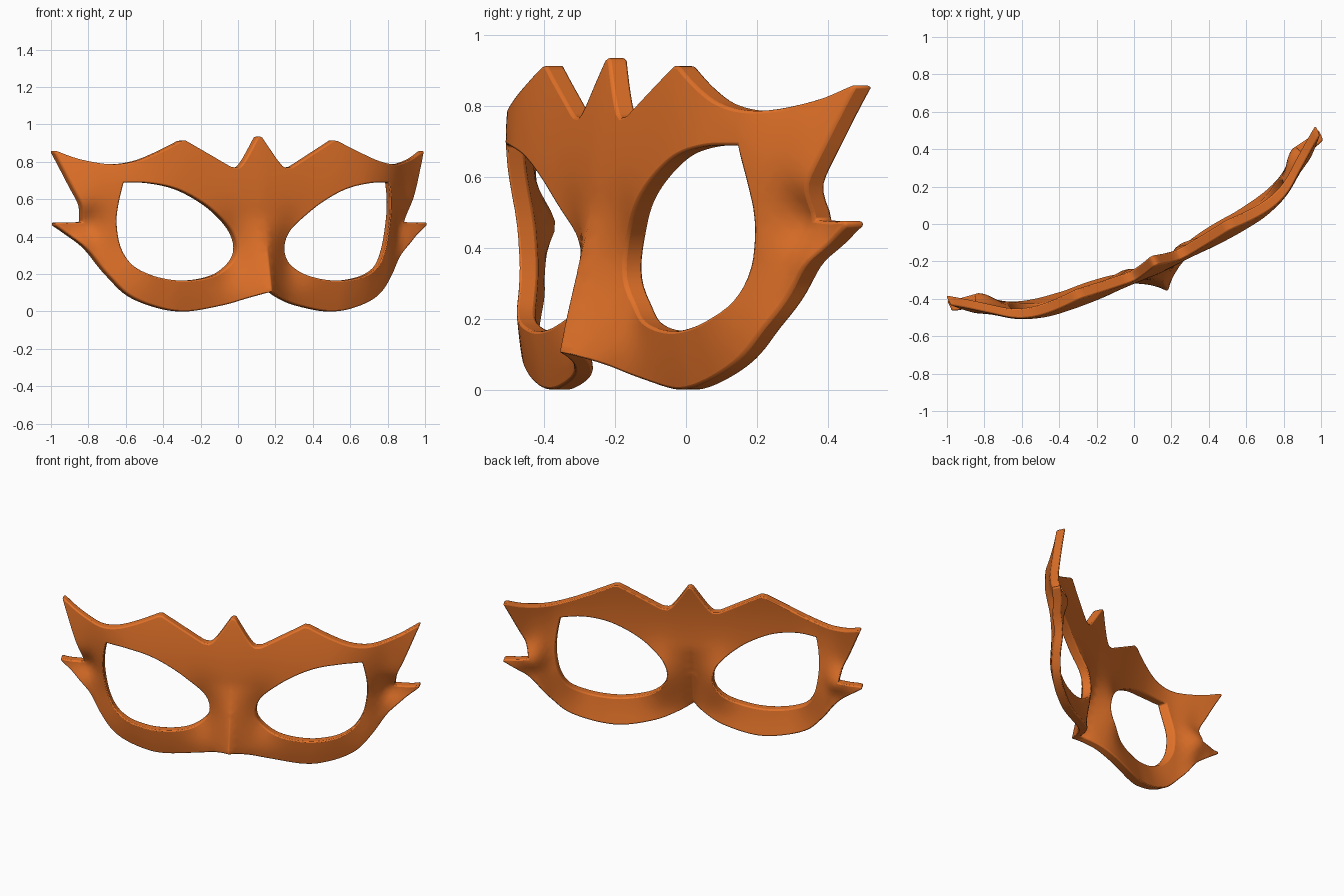
import bpy, math
from mathutils import Vector
from mathutils.geometry import delaunay_2d_cdt

old = bpy.data.objects.get("Cube")
if old:
    bpy.data.objects.remove(old, do_unlink=True)

orange = bpy.data.materials.new("orange")
orange.use_nodes = True
colour = (0.76, 0.168, 0.022, 1)
orange.diffuse_color = colour
shader = orange.node_tree.nodes["Principled BSDF"]
shader.inputs["Base Color"].default_value = colour
shader.inputs["Roughness"].default_value = 0.6

THICKNESS = 0.058


def spline(points, step=0.025):
    """Smooth curve through the points, without the last one."""
    p = [Vector(q) for q in points]
    p = [2 * p[0] - p[1]] + p + [2 * p[-1] - p[-2]]
    out = []
    for a, b, c, d in zip(p, p[1:], p[2:], p[3:]):
        n = max(1, round((c - b).length / step))
        for i in range(n):
            t = i / n
            out.append(0.5 * (2 * b + (c - a) * t + (2 * a - 5 * b + 4 * c - d) * t * t
                              + (3 * b - a - 3 * c + d) * t ** 3))
    return out


def loop(sections):
    return [p for s in sections for p in spline(s)]


def inside(p, poly):
    hit = False
    for a, b in zip(poly, poly[1:] + poly[:1]):
        if (a.y > p.y) != (b.y > p.y) and p.x < a.x + (p.y - a.y) * (b.x - a.x) / (b.y - a.y):
            hit = not hit
    return hit


def ramp(x, low, high):
    t = min(1, max(0, (x - low) / (high - low)))
    return t * t * (3 - 2 * t)


def bump(x, centre, width):
    return math.exp(-((x - centre) / width) ** 2)


# Horizontal curve of the front surface, from the nose to the wing tips
brow_curve = spline([(0, .342), (.25, .335), (.5, .327), (.68, .303), (.8, .259), (.92, .172),
                     (1.01, .108), (1.1, .052), (1.25, -.04)])


def depth(u, z):
    """How far the front surface stands forward."""
    for a, b in zip(brow_curve, brow_curve[1:]):
        if a.x <= u <= b.x:
            base = a.y + (b.y - a.y) * (u - a.x) / (b.x - a.x)
            break
    lean = 0.25 * (z - 0.5) ** 2
    low_cheek = 0.1 * max(0, u - 0.5) * max(0, 0.4 - z) / 0.4
    nose = 0.145 * math.exp(-u / 0.12) * min(1, max(0, (0.52 - z) / 0.42)) ** 1.2
    socket = 0.05 * bump(u, 0.18, 0.1) * bump(z, 0.32, 0.16)
    temple = 0.055 * bump(z, 0.4, 0.22) * ramp(u, 0.6, 0.78) * (1 - ramp(u, 0.86, 0.99))
    notch = 0.055 * bump(z, 0.47, 0.08) * ramp(u, 0.82, 0.93) * (1 - ramp(u, 0.95, 1.09))
    return base - lean - low_cheek + nose - socket - temple - notch


# Half outline, counter-clockwise from the nose, with sharp corners between sections
outline = loop([
    [(0, .105), (.1, .07), (.22, .033), (.42, 0), (.58, .022), (.73, .085),
     (.83, .19), (.915, .31), (1.0, .39), (1.095, .462)],
    [(1.095, .462), (1.09, .477)],
    [(1.09, .477), (1.03, .474), (.945, .478)],
    [(.945, .478), (.965, .56), (1.01, .66), (1.09, .858)],
    [(1.09, .858), (1.075, .858), (.975, .815), (.84, .787), (.72, .803), (.6, .848), (.46, .912)],
    [(.46, .912), (.432, .914)],
    [(.432, .914), (.29, .835), (.175, .772), (.14, .768), (.1, .805), (.015, .93)],
    [(.015, .93), (0, .936)],
    [(0, .936), (0, .105)],
])
eye = loop([
    [(.78, .69), (.65, .686), (.5, .655), (.355, .585), (.24, .5), (.165, .42), (.14, .34),
     (.162, .27), (.235, .21), (.33, .178), (.44, .165), (.54, .172), (.64, .198),
     (.725, .25), (.778, .345), (.802, .48), (.798, .59), (.78, .69)],
])

# Even grid of points inside the outline, away from the edges
border = outline + eye
grid = []
step = 0.033
for i in range(1, 36):
    for j in range(30):
        p = Vector(((i + 0.5 * (j % 2)) * step, j * step * 0.9))
        if inside(p, outline) and not inside(p, eye) and min((p - q).length for q in border) > 0.016:
            grid.append(p)

n, m = len(outline), len(eye)
edges = [(i, (i + 1) % n) for i in range(n)] + [(n + i, n + (i + 1) % m) for i in range(m)]
flat, _, tris, *_ = delaunay_2d_cdt(border + grid, edges, [], 0, 1e-5)
front = []
for t in tris:
    a, b, c = (flat[i] for i in t)
    centre = (a + b + c) / 3
    if inside(centre, outline) and not inside(centre, eye):
        front.append(tuple(t) if (b - a).cross(c - a) > 0 else tuple(reversed(t)))

# Front skin, back skin and the rim between them, open at the mirror plane
count = len(flat)
verts = [(p.x, -depth(max(0, p.x), p.y), p.y) for p in flat]
verts += [(x, y + THICKNESS, z) for x, y, z in verts]
back = [tuple(i + count for i in reversed(t)) for t in front]
sides = {(t[k], t[(k + 1) % 3]) for t in front for k in range(3)}
rim = [(b, a, a + count, b + count) for a, b in sides
       if (b, a) not in sides and max(flat[a].x, flat[b].x) > 0.001]

mesh = bpy.data.meshes.new("eye_mask")
mesh.from_pydata(verts, [], front + back + rim)
mesh.materials.append(orange)
mask = bpy.data.objects.new("eye_mask", mesh)
bpy.context.collection.objects.link(mask)

# Mirror the half and soften the rim
mirror = mask.modifiers.new("mirror", "MIRROR")
mirror.use_clip = True
mirror.merge_threshold = 0.002
bevel = mask.modifiers.new("soft_rim", "BEVEL")
bevel.width = 0.009
bevel.segments = 2
bevel.limit_method = "ANGLE"
bevel.angle_limit = math.radians(50)

# The mask is turned to one side
mask.rotation_euler.z = math.radians(24.7)
mask.location = (-0.005, 0.045, 0)

bpy.ops.object.select_all(action="DESELECT")
mask.select_set(True)
bpy.context.view_layer.objects.active = mask
bpy.ops.object.shade_smooth_by_angle(angle=math.radians(40))
